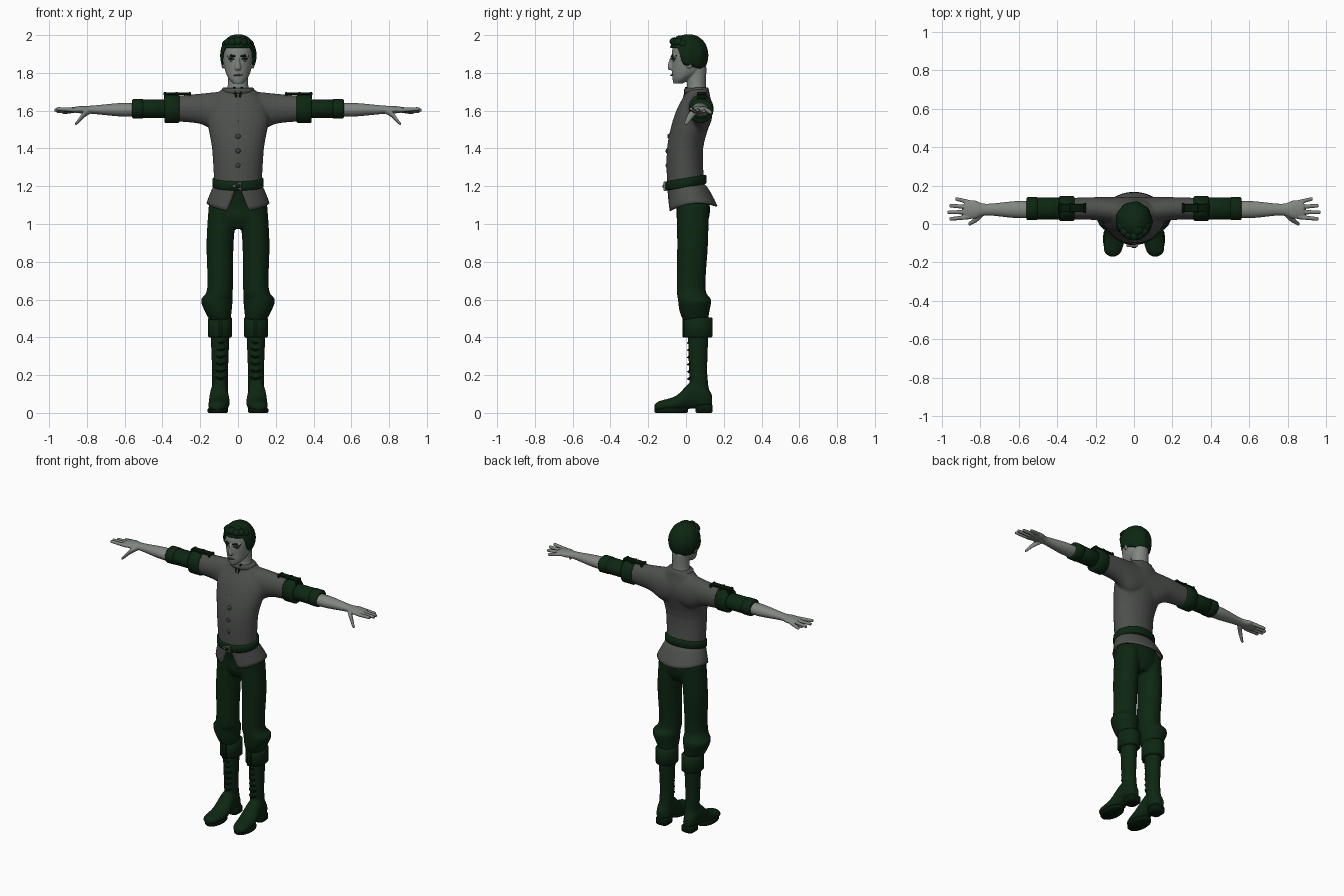
import bpy, bmesh, math
from math import sin, cos, sqrt, pi
from mathutils import Matrix, Vector

cube = bpy.data.objects.get("Cube")
if cube:
    bpy.data.objects.remove(cube, do_unlink=True)


def material(name, *rgb):
    mat = bpy.data.materials.new(name)
    mat.use_nodes = True
    mat.diffuse_color = (*rgb, 1)
    shader = mat.node_tree.nodes["Principled BSDF"]
    shader.inputs["Base Color"].default_value = (*rgb, 1)
    shader.inputs["Roughness"].default_value = 0.9
    return mat


SKIN = material("skin grey", .22, .24, .22)
LIP = material("lip grey", .1, .1, .1)
SHIRT = material("shirt grey", .075, .08, .075)
METAL = material("metal grey", .16, .17, .16)
BUTTON = material("button grey", .05, .05, .05)
GREEN = material("dark green", .004, .02, .006)
DARK = material("deep green", .002, .01, .003)

# Centre lines shared by several parts
ARM = (.08, 1.61)
LEG = (.095, .035)
SHIN = (.095, .065)
NECK = (0, .055)
WAIST = (0, 0)


def ring_values(along, radius_a, radius_b=None, shift_a=0, shift_b=0):
    return Vector((along, radius_a, radius_b or radius_a, shift_a, shift_b))


def curve_through(points, steps):
    """Smooth in-between values along a list of vectors."""
    result = []
    for i in range(len(points) - 1):
        start, end = points[i], points[i + 1]
        before, after = points[max(i - 1, 0)], points[min(i + 2, len(points) - 1)]
        leave, arrive = (end - before) / 2, (after - start) / 2
        for k in range(steps):
            t = k / steps
            blend = t * t * (3 - 2 * t)
            result.append(start.lerp(end, blend) + leave * (t * (1 - t) ** 2) - arrive * (t * t * (1 - t)))
    return result + [points[-1]]


def power(value, exponent):
    return math.copysign(abs(value) ** exponent, value)


def loft(bm, axis, centre, rings, sides=24, square=1.0, steps=4, slope=0.0):
    """Closed tube through rings of (position, radii, shift from the centre)."""
    loops = []
    for along, radius_a, radius_b, shift_a, shift_b in curve_through([ring_values(*r) for r in rings], steps):
        loop = []
        for i in range(sides):
            angle = 2 * pi * (i + .5) / sides
            a = centre[0] + shift_a + radius_a * power(cos(angle), square)
            b = centre[1] + shift_b + radius_b * power(sin(angle), square)
            x, y, z = {"x": (along, a, b), "y": (a, along, b), "z": (a, b, along)}[axis]
            loop.append(bm.verts.new((x, y, z + slope * y)))
        loops.append(loop)
    for low, high in zip(loops, loops[1:]):
        for i in range(sides):
            j = (i + 1) % sides
            bm.faces.new((low[i], low[j], high[j], high[i]))
    bm.faces.new(loops[0][::-1])
    bm.faces.new(loops[-1])


def band(bm, axis, centre, start, end, radius_a, radius_b, rim=.006, **options):
    """Straight band with bevelled rims."""
    inner = (radius_a - rim, radius_b - rim)
    outer = (radius_a, radius_b)
    loft(bm, axis, centre, [(start, *inner), (start + rim, *outer), (end - rim, *outer), (end, *inner)],
         steps=1, **options)


def ball(bm, centre, *radii):
    matrix = Matrix.Translation(centre) @ Matrix.Diagonal((*radii, 1))
    bmesh.ops.create_uvsphere(bm, u_segments=14, v_segments=8, radius=1, matrix=matrix)


def sheet(bm, surface, columns, rows):
    """Open surface from a function of two parameters."""
    grid = [[bm.verts.new(surface(i / columns, j / rows)) for j in range(rows + 1)] for i in range(columns + 1)]
    for left, right in zip(grid, grid[1:]):
        for j in range(rows):
            bm.faces.new((left[j], right[j], right[j + 1], left[j + 1]))
    bmesh.ops.remove_doubles(bm, verts=bm.verts, dist=1e-5)


def part(name, mat, bm, mirror=False, voxel=0, thickness=0):
    bmesh.ops.recalc_face_normals(bm, faces=bm.faces)
    for face in bm.faces:
        face.smooth = True
    for edge in bm.edges:
        edge.smooth = edge.calc_face_angle(0) < .9
    mesh = bpy.data.meshes.new(name)
    bm.to_mesh(mesh)
    bm.free()
    mesh.materials.append(mat)
    ob = bpy.data.objects.new(name, mesh)
    bpy.context.collection.objects.link(ob)
    if mirror:
        ob.modifiers.new("mirror", "MIRROR").use_mirror_merge = False
    if thickness:
        ob.modifiers.new("thickness", "SOLIDIFY").thickness = thickness
    if voxel:
        fuse = ob.modifiers.new("fuse", "REMESH")
        fuse.mode, fuse.voxel_size, fuse.use_smooth_shade = "VOXEL", voxel, True
        ob.modifiers.new("soften", "SMOOTH").iterations = 3


# Shirt body and sleeves
bm = bmesh.new()
loft(bm, "z", WAIST, [(1.18, .125, .1), (1.4, .138, .096, 0, -.005), (1.58, .165, .1, 0, .04),
                      (1.69, .11, .065, 0, .06), (1.72, .07, .06, 0, .06)])
loft(bm, "x", ARM, [(0, .07, .1, -.01, -.01), (.1, .07, .11, -.01, -.02), (.2, .06, .08), (.36, .055, .066)])
part("shirt", SHIRT, bm, mirror=True, voxel=.008)


# Shirt tail, slit at the front
def tail(u, v):
    gap = .05 + .32 * v
    angle = gap + u * 2 * (pi - gap)
    low = 1.08 - .015 * cos(angle) + .03 * sin(angle) ** 2
    flare = v ** .8
    x = (.124 + .043 * flare) * sin(angle)
    y = .036 * flare - (.1 + .031 * flare) * cos(angle)
    return x, y, 1.21 + (low - 1.21) * v


bm = bmesh.new()
sheet(bm, tail, 40, 6)
part("shirt_tail", SHIRT, bm, thickness=.008)

# Belt and buckle
bm = bmesh.new()
band(bm, "z", WAIST, 1.195, 1.243, .137, .11, slope=.17)
part("belt", GREEN, bm)
bm = bmesh.new()
band(bm, "y", (0, 1.2), -.12, -.1, .04, .03, sides=3)
part("buckle", METAL, bm)
bm = bmesh.new()
band(bm, "y", (0, 1.2), -.124, -.1, .02, .014, sides=4)
part("buckle_middle", GREEN, bm)

# Collar, neck slit and buttons
bm = bmesh.new()
band(bm, "z", NECK, 1.69, 1.72, .085, .065, slope=.03)
part("collar", SHIRT, bm)
bm = bmesh.new()
loft(bm, "z", (.01, -.01), [(1.62, .008, .008, 0, -.018), (1.67, .006), (1.725, .006, .008, .01, .012)], sides=8)
part("neck_trim", DARK, bm, mirror=True)
bm = bmesh.new()
for i in range(4):
    ball(bm, (0, -.098 + .009 * max(i - 1, 0) ** 2, 1.31 + .077 * i), .014, .01, .014)
part("buttons", BUTTON, bm)

# Sleeve bands, lower sleeves and shoulder straps
bm = bmesh.new()
band(bm, "x", ARM, .31, .39, .066, .076)
part("sleeve_band", GREEN, bm, mirror=True)
bm = bmesh.new()
band(bm, "x", ARM, .37, .52, .058, .05)
band(bm, "x", ARM, .5, .56, .06, .053)
part("lower_sleeve", GREEN, bm, mirror=True)
bm = bmesh.new()
strap = (.083, 1.69)
band(bm, "x", strap, .25, .395, .02, .006, rim=.002, square=.3)
for x in (.25, .32, .38):
    band(bm, "x", (.083, 1.68), x, x + .012, .026, .018, rim=.002, square=.3)
part("shoulder_strap", DARK, bm, mirror=True)

# Forearms and hands with four fingers and a thumb
bm = bmesh.new()
loft(bm, "x", (.075, 1.605), [(.52, .043, .036), (.62, .044, .036), (.77, .03, .022),
                              (.83, .048, .02), (.885, .04, .012)])
for i in range(4):
    root, tip, reach = .037 + .025 * i, .027 + .034 * i, .97 - .01 * (i - 1) ** 2
    drop = .006 * (i - 1)
    loft(bm, "x", (root, 1.603), [(.85, .012), (reach - .01, .01, .01, tip - root, -drop),
                                  (reach, .005, .005, tip - root, -drop)], sides=10)
loft(bm, "x", (.03, 1.58), [(.78, .016, .016, .03, .02), (.815, .018), (.85, .012, .012, -.025, -.04),
                            (.862, .007, .007, -.03, -.05)], sides=10)
part("forearm_and_hand", SKIN, bm, mirror=True, voxel=.0035)

# Head with jaw, neck, nose, ears and brow ridge
bm = bmesh.new()
loft(bm, "z", (0, .013), [(1.743, .024, .024, 0, -.055), (1.77, .05, .05, 0, -.035), (1.81, .068, .08, 0, -.008),
                          (1.88, .079, .09), (1.94, .073, .08), (1.975, .03)])
loft(bm, "z", NECK, [(1.66, .068, .055), (1.74, .054, .05), (1.83, .054, .055)])
loft(bm, "z", (0, -.08), [(1.815, .013), (1.83, .017), (1.86, .009, .012), (1.885, .009, .012, 0, .01)], sides=12)
ball(bm, (.08, .018, 1.853), .009, .02, .03)
ball(bm, (.033, -.058, 1.889), .028, .014, .008)
part("head", SKIN, bm, mirror=True, voxel=.004)


# Mouth, brows, lashes and eyes, following the curve of the face
def face_strip(bm, start, end, z, height):
    loft_rings = []
    for k in range(5):
        x = start + (end - start) * k / 4
        swell = .4 + .6 * sin(pi * k / 4)
        loft_rings.append((x, .006, height * swell, .012 - .09 * sqrt(1 - (x / .08) ** 2), .1 * height * k))
    loft(bm, "x", (0, z), loft_rings, sides=10)


bm = bmesh.new()
face_strip(bm, -.024, .024, 1.787, .005)
part("mouth", LIP, bm)
bm = bmesh.new()
face_strip(bm, .012, .058, 1.888, .007)
face_strip(bm, .019, .052, 1.873, .004)
part("brow_and_lashes", DARK, bm, mirror=True)
bm = bmesh.new()
ball(bm, (.034, -.063, 1.866), .012, .008, .006)
part("eye", LIP, bm, mirror=True)


# Hair cap whose hairline drops behind the ears, with front locks
def hair(u, v):
    angle = 2 * pi * u
    drop = min(1, max(0, (.62 - cos(angle)) / .35))
    drop *= drop * (3 - 2 * drop)
    edge = math.acos(.38 * (1 - drop) + drop * (.2 * cos(angle) - .5))
    lean = edge * (1 - v)
    wide = (1 + .025 * sin(9 * angle) * sin(lean)) * abs(sin(lean)) ** .85
    return .086 * wide * sin(angle), .013 - .094 * wide * cos(angle), 1.892 + .102 * cos(lean)


bm = bmesh.new()
sheet(bm, hair, 48, 12)
part("hair", GREEN, bm, thickness=-.01)
bm = bmesh.new()
for i in range(7):
    swing = .45 * (i - 3)
    ball(bm, (.06 * sin(swing), -.06 * cos(swing), 1.95 + .012 * cos(swing) + .004 * (i % 2)), .027, .027, .023)
ball(bm, (.02, -.03, 1.975), .03, .03, .024)
part("hair_locks", GREEN, bm)

# Trousers, gathered below the knee
bm = bmesh.new()
loft(bm, "z", (0, .036), [(1.2, .11, .09, 0, -.026), (1.1, .148, .09), (1.03, .14, .086), (.975, .07, .06)])
loft(bm, "z", LEG, [(1.1, .075, .085, -.015), (.9, .072, .082), (.66, .068, .076, 0, -.008),
                    (.6, .084, .088, .017, .01), (.54, .072, .08, .01, .01), (.49, .055, .066, 0, .015)])
part("trousers", GREEN, bm, mirror=True, voxel=.008)

# Boots: shaft, foot, sole and heel
bm = bmesh.new()
loft(bm, "z", SHIN, [(.46, .052, .056), (.2, .042, .048), (.05, .045, .053, 0, .02)])
loft(bm, "y", (.1, .05), [(-.168, .018, .014, .01, -.02), (-.14, .046, .028, .01, -.015), (-.05, .056, .042),
                          (.03, .048, .072, 0, .045), (.1, .042, .065, 0, .035), (.138, .022, .03, 0, .015)])
part("boot", GREEN, bm, mirror=True, voxel=.006)
bm = bmesh.new()
band(bm, "z", (.107, -.078), 0, .026, .055, .09)
band(bm, "z", (.095, .095), 0, .045, .042, .046, square=.6)
part("sole_and_heel", DARK, bm, mirror=True)

# Turned boot cuffs, laces and front tabs
bm = bmesh.new()
band(bm, "z", SHIN, .4, .505, .065, .077)
part("boot_cuff", GREEN, bm, mirror=True)
bm = bmesh.new()
for i in range(6):
    height = .18 + .038 * i
    loft(bm, "x", (.02, height), [(.067, .006, .005, .006, .008), (.093, .008, .006, -.006),
                                  (.119, .006, .005, .006, .008)], sides=8)
band(bm, "z", (.093, -.012), .4, .5, .014, .006, rim=.002, square=.4)
part("boot_laces", DARK, bm, mirror=True)
